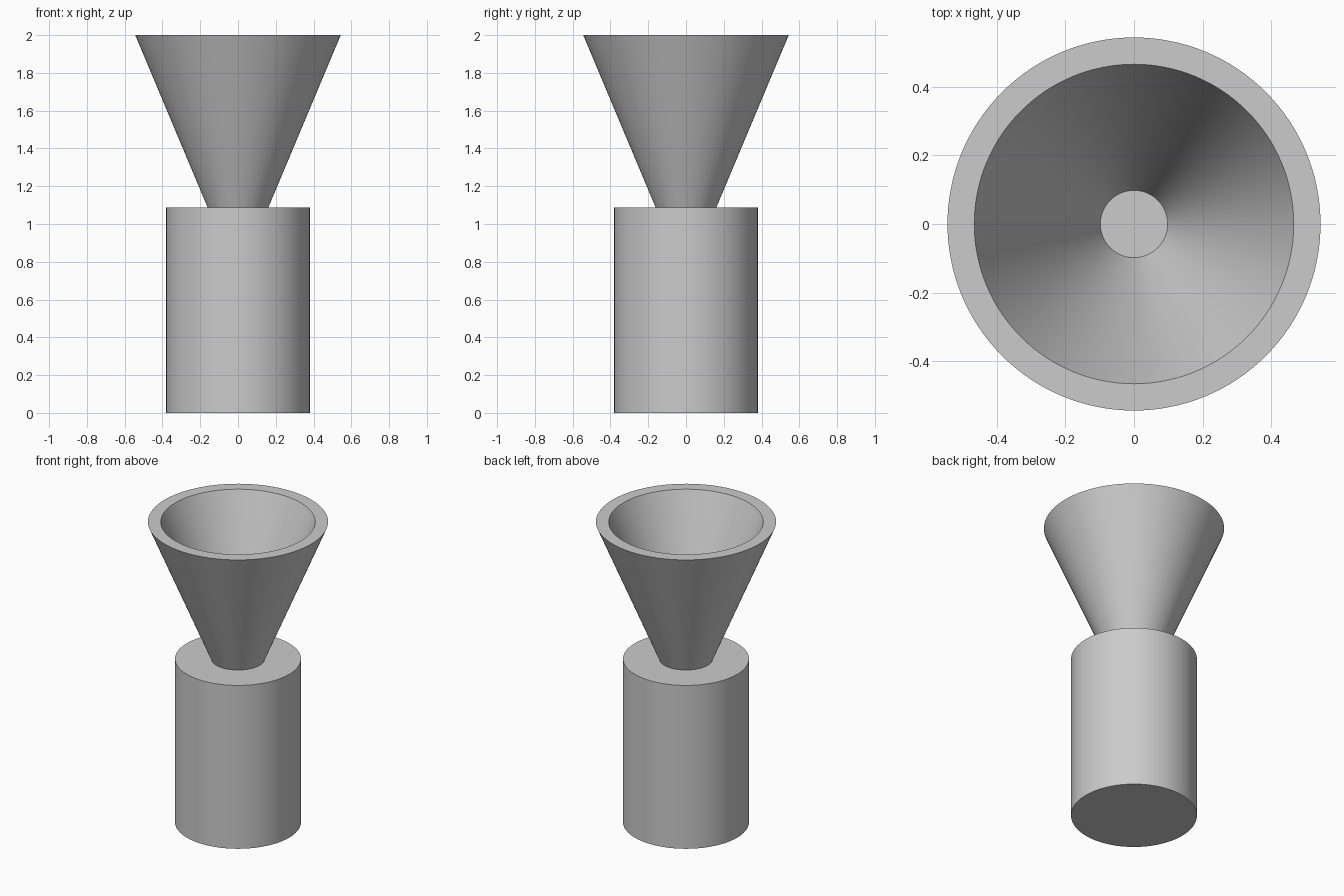
import bpy
import math

cube = bpy.data.objects.get("Cube")
if cube:
    bpy.data.objects.remove(cube, do_unlink=True)

SIDES = 128

grey = bpy.data.materials.new("light grey")
grey.use_nodes = True
colour = (0.6, 0.6, 0.6, 1.0)
grey.diffuse_color = colour
grey.node_tree.nodes["Principled BSDF"].inputs["Base Color"].default_value = colour


def finish(obj, name):
    """Name, colour and smooth a part, keeping its rims sharp."""
    obj.name = name
    obj.data.materials.clear()
    obj.data.materials.append(grey)
    bpy.ops.object.select_all(action="DESELECT")
    obj.select_set(True)
    bpy.context.view_layer.objects.active = obj
    bpy.ops.object.shade_smooth_by_angle(angle=math.radians(30))


def lathe(name, profile):
    """Spin a closed (radius, height) profile into a ring."""
    verts, faces = [], []
    n = len(profile)
    for i in range(SIDES):
        a = math.tau * i / SIDES
        verts += [(r * math.cos(a), r * math.sin(a), z) for r, z in profile]
        j = (i + 1) % SIDES
        for k in range(n):
            m = (k + 1) % n
            faces.append((i * n + k, j * n + k, j * n + m, i * n + m))
    mesh = bpy.data.meshes.new(name)
    mesh.from_pydata(verts, [], faces)
    obj = bpy.data.objects.new(name, mesh)
    bpy.context.collection.objects.link(obj)
    finish(obj, name)


# Solid cylindrical base
BASE_TOP = 1.088
bpy.ops.mesh.primitive_cylinder_add(
    vertices=SIDES, radius=0.38, depth=BASE_TOP, location=(0, 0, BASE_TOP / 2))
finish(bpy.context.object, "base_cylinder")

# Thick-walled open funnel standing on the base
lathe("funnel", [(0.161, BASE_TOP), (0.544, 2.0), (0.466, 2.0), (0.098, BASE_TOP)])
